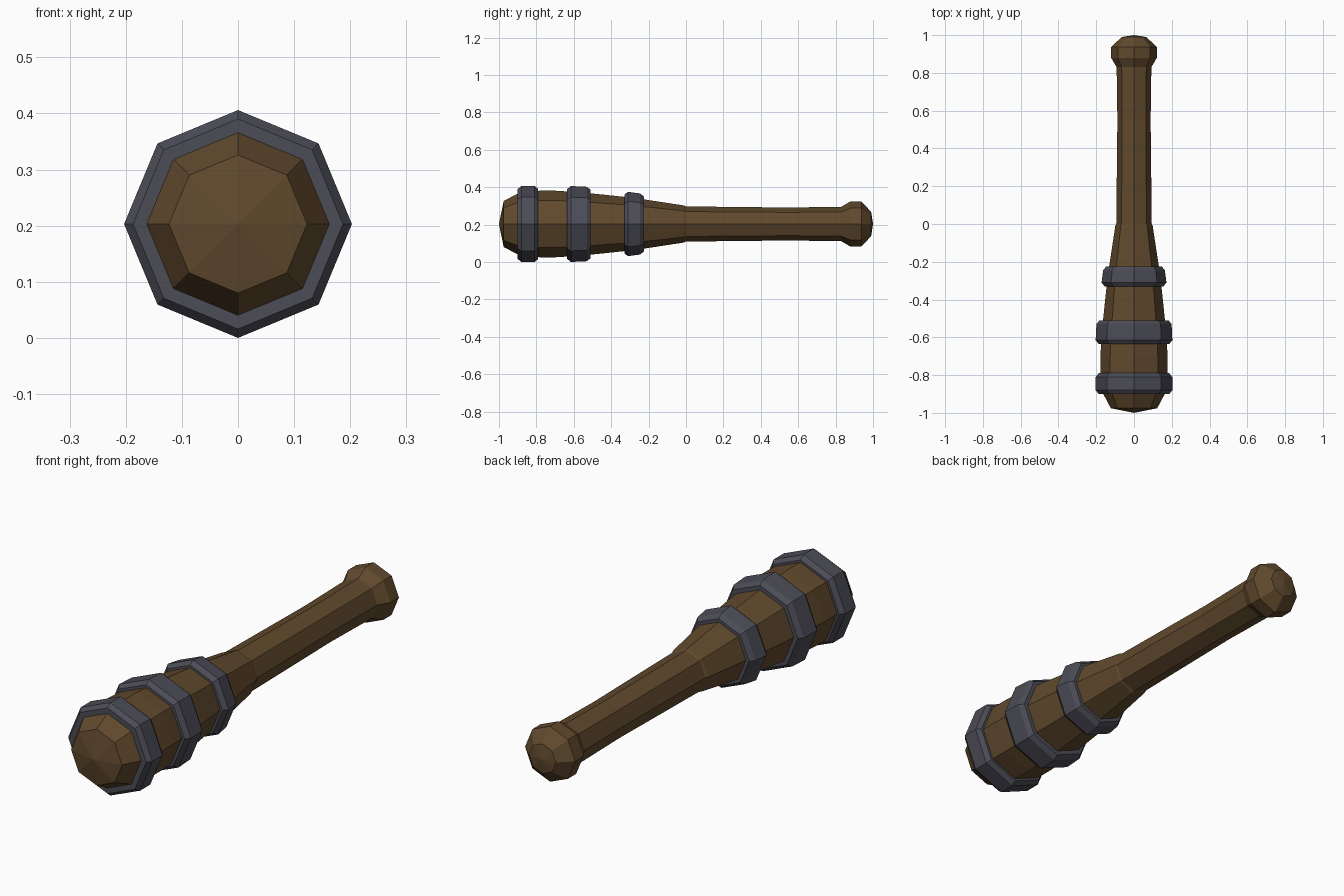
import bpy, bmesh
from math import sin, cos, tau

SIDES = 8
CENTRE_Z = 0.203

cube = bpy.data.objects.get("Cube")
if cube:
    bpy.data.objects.remove(cube)


def material(name, colour):
    mat = bpy.data.materials.new(name)
    mat.use_nodes = True
    mat.diffuse_color = colour
    mat.node_tree.nodes["Principled BSDF"].inputs["Base Color"].default_value = colour
    return mat


def lathe(name, profile, mat, closed=False):
    """Turn (y, radius) points around the long axis; radius 0 makes a pole."""
    bm = bmesh.new()
    rings = []
    for y, r in profile:
        count = SIDES if r else 1
        rings.append([bm.verts.new((r * sin(tau * i / SIDES), y,
                                    CENTRE_Z + r * cos(tau * i / SIDES)))
                      for i in range(count)])
    pairs = list(zip(rings, rings[1:]))
    if closed:
        pairs.append((rings[-1], rings[0]))
    for a, b in pairs:
        for i in range(SIDES):
            j = (i + 1) % SIDES
            corners = [a[i % len(a)], a[j % len(a)], b[j % len(b)], b[i % len(b)]]
            bm.faces.new(list(dict.fromkeys(corners)))
    bmesh.ops.recalc_face_normals(bm, faces=bm.faces)
    mesh = bpy.data.meshes.new(name)
    bm.to_mesh(mesh)
    bm.free()
    mesh.materials.append(mat)
    obj = bpy.data.objects.new(name, mesh)
    bpy.context.collection.objects.link(obj)
    return obj


wood = material("dark brown wood", (0.118, 0.067, 0.026, 1))
iron = material("dark grey iron", (0.072, 0.072, 0.095, 1))

# Wooden shaft: domed head, tapering body, slim grip and rounded pommel
lathe("wooden_club", [
    (-1.0, 0), (-0.975, 0.123), (-0.89, 0.168), (-0.78, 0.178), (-0.70, 0.178),
    (-0.60, 0.172), (-0.50, 0.163), (-0.28, 0.14), (-0.01, 0.099),
    (0.0, 0.094), (0.55, 0.088), (0.83, 0.092), (0.88, 0.121),
    (0.937, 0.121), (0.99, 0.065), (1.0, 0)], wood)

# Iron bands with chamfered rims: start, end, radius at each end
for name, start, end, r0, r1 in [
        ("front_band", -0.90, -0.79, 0.203, 0.203),
        ("middle_band", -0.635, -0.51, 0.203, 0.199),
        ("rear_band", -0.33, -0.225, 0.172, 0.163)]:
    lathe(name, [
        (start, r0 - 0.06), (start, r0 - 0.016), (start + 0.02, r0),
        (end - 0.02, r1), (end, r1 - 0.016), (end, r1 - 0.06)], iron, closed=True)
